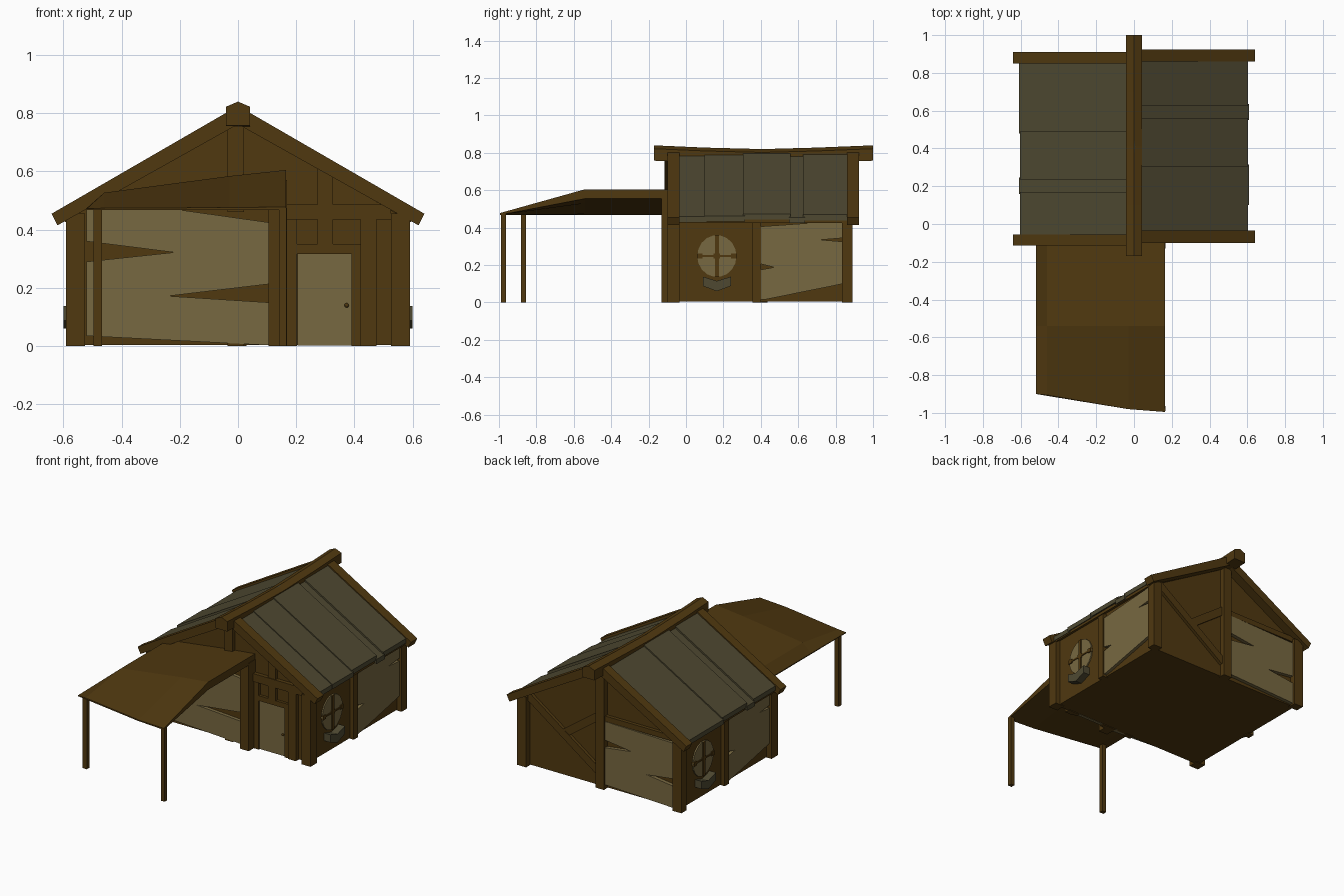
import bpy, bmesh, math
from mathutils import Vector

if "Cube" in bpy.data.objects:
    bpy.data.objects.remove(bpy.data.objects["Cube"])


def material(name, col):
    m = bpy.data.materials.new(name)
    m.diffuse_color = (*col, 1)
    m.use_nodes = True
    m.node_tree.nodes["Principled BSDF"].inputs["Base Color"].default_value = m.diffuse_color
    return m


WOOD = material("dark brown wood", (0.080, 0.040, 0.005))
PLANK = material("pale tan boards", (0.185, 0.138, 0.052))
SLATE = material("grey green roof", (0.077, 0.066, 0.031))


def finish(name, bm, mat):
    bmesh.ops.recalc_face_normals(bm, faces=bm.faces)
    me = bpy.data.meshes.new(name)
    bm.to_mesh(me)
    bm.free()
    me.materials.append(mat)
    ob = bpy.data.objects.new(name, me)
    bpy.context.collection.objects.link(ob)
    return ob


def loft(name, rings, mat):
    """Closed solid through matching rings of points."""
    bm = bmesh.new()
    vs = [[bm.verts.new(p) for p in r] for r in rings]
    n = len(rings[0])
    for a, b in zip(vs, vs[1:]):
        for i in range(n):
            bm.faces.new((a[i], a[(i + 1) % n], b[(i + 1) % n], b[i]))
    bm.faces.new(vs[0])
    bm.faces.new(vs[-1])
    return finish(name, bm, mat)


def along_y(name, pts, y0, y1, mat):
    return loft(name, [[(x, y, z) for x, z in pts] for y in (y0, y1)], mat)


def rect(a0, a1, z0, z1):
    return [(a0, z0), (a1, z0), (a1, z1), (a0, z1)]


def box(name, x0, x1, y0, y1, z0, z1, mat=WOOD):
    return along_y(name, rect(x0, x1, z0, z1), y0, y1, mat)


def side(name, pts, x0, x1, s, mat=WOOD):
    """(y,z) profile on the right wall; s=-1 turns it half round to the left wall."""
    cy = 0.395
    return loft(name, [[(s * x, cy + s * (y - cy), z) for y, z in pts] for x in (x0, x1)], mat)


def brace(name, a, b, w, y0, y1):
    a, b = Vector(a), Vector(b)
    d = (b - a).normalized()
    n = Vector((-d.y, d.x)) * w / 2
    return along_y(name, [a - n, b - n, b + n, a + n], y0, y1, WOOD)


# House body with gables
along_y("house_walls", [(-.555, .004), (.555, .004), (.555, .45), (0, .77), (-.555, .45)],
        -.06, .85, WOOD)

# Corner posts
for sx in (-1, 1):
    for n, y0, y1 in (("front", -.10, -.035), ("back", .835, .89)):
        x0, x1 = sorted((sx * .525, sx * .59))
        box(n + "_corner_post", x0, x1, y0, y1, 0, .455)

# Ridge beam, sagging in the middle
prof = [(-.042, .758), (.042, .758), (.042, .822), (0, .84), (-.042, .822)]
loft("ridge_beam", [[(x, y, z - d) for x, z in prof]
                    for y, d in ((-.17, 0), (.10, .012), (.41, .02), (.70, .012), (1.0, 0))], WOOD)

# Gable edge boards and overlapping roof sheets
SLOPE = .575
roofs = ((-1, (-.115, -.055), (.85, .91),
          ((-.06, .17, .004), (.16, .245, -.008), (.235, .49, .006), (.48, .855, -.003))),
         (1, (-.10, -.035), (.86, .925),
          ((-.04, .11, -.006), (.10, .315, .001), (.305, .56, .009), (.55, .635, -.008), (.625, .865, .004))))
for sx, f, b, sheets in roofs:
    for y0, y1 in (f, b):
        along_y("gable_board", [(sx * .64, .455), (0, .825), (0, .762), (sx * .62, .415)], y0, y1, WOOD)
    for i, (y0, y1, h) in enumerate(sheets):
        xe = .605 + (.004 if i % 2 else -.002)
        top = .812 + h
        along_y("roof_sheet", [(sx * xe, top - SLOPE * xe), (0, top), (0, top - .032),
                               (sx * xe, top - .030 - SLOPE * xe)], y0, y1, SLATE)
    # soffit under the sheets
    along_y("roof_underside", [(sx * .595, .445), (0, .785), (0, .765), (sx * .595, .425)],
            f[1], b[0], WOOD)

# Side walls: boarded panel, middle post, round window, sill
for s in (1, -1):
    side("side_boards", [(.385, .015), (.42, .015), (.84, .10), (.84, .325), (.72, .335), (.84, .345),
                         (.84, .437), (.385, .405), (.385, .21), (.47, .188), (.385, .172)],
         .55, .575, s, PLANK)
    side("side_middle_post", rect(.355, .40, 0, .44), .54, .582, s)
    N = 18
    circ = [(math.cos(2 * math.pi * i / N), math.sin(2 * math.pi * i / N)) for i in range(N)]
    side("round_window_pane", [(.165 + .105 * c, .248 + .112 * d) for c, d in circ], .55, .563, s, PLANK)
    side("window_upright", rect(.154, .176, .138, .358), .55, .570, s)
    side("window_crossbar", rect(.062, .268, .243, .253), .55, .568, s)
    side("window_hub", rect(.148, .182, .234, .262), .55, .570, s)
    for y in (.075, .255):
        side("window_clip", rect(y - .014, y + .014, .235, .262), .55, .570, s)
    side("window_sill", [(.09, .138), (.165, .115), (.24, .138), (.24, .088), (.165, .06), (.09, .088)],
         .55, .60, s, SLATE)

# Front boarded panel with split gaps
along_y("front_boards", [(-.52, .035), (.105, .003), (.105, .15), (-.24, .172), (.105, .213),
                         (.105, .425), (-.2, .468), (-.52, .468), (-.52, .36), (-.22, .322), (-.52, .29)],
        -.082, -.05, PLANK)

# Front timbers
box("front_gable_post", -.036, .02, -.085, -.05, .46, .77)
box("front_gable_post_foot", -.036, .02, -.08, -.05, 0, .02)
box("awning_wall_post", .105, .168, -.13, -.05, 0, .57)
box("door_post_left", .168, .203, -.078, -.05, 0, .435)
box("door_post_right", .42, .475, -.085, -.05, 0, .435)
box("door_frame_right", .39, .42, -.078, -.05, 0, .35)
box("door_lintel", .168, .42, -.078, -.05, .317, .35)
box("front_cross_beam", .168, .525, -.085, -.05, .435, .487)
box("front_upper_post", .273, .327, -.08, -.05, .35, .625)
box("door", .205, .392, -.07, -.05, .002, .317, PLANK)
bpy.ops.mesh.primitive_uv_sphere_add(segments=10, ring_count=6, radius=.008, location=(.373, -.074, .14))
knob = bpy.context.object
knob.name = "door_knob"
knob.data.materials.append(WOOD)

# Back timbers and boarded panel
box("back_gable_post", -.03, .03, .84, .885, 0, .77)
box("back_cross_beam", -.53, -.03, .84, .872, .44, .475)
along_y("back_boards", [(-.53, .01), (-.03, .03), (-.03, .27), (-.22, .295), (-.03, .32), (-.03, .44),
                        (-.53, .43), (-.53, .20), (-.33, .175), (-.53, .15)], .84, .874, PLANK)
brace("back_long_brace", (.53, .46), (.02, .10), .05, .84, .87)
brace("back_short_brace", (.27, .28), (.02, .46), .05, .84, .868)

# Awning: thick bent sheet that tapers to a thin front edge
rows = []
for ys, zt, zb in (((-.90, -.905, -.98, -.995), (.472, .474, .476, .478), (.468,) * 4),
                   ((-.54,) * 4, (.474, .527, .584, .605), (.468, .472, .53, .555)),
                   ((-.06,) * 4, (.474, .527, .584, .605), (.468, .472, .53, .555))):
    xs = (-.52, -.46, -.03, .165)
    rows.append([*zip(xs, ys, zt), *reversed([*zip(xs, ys, zb)])])
awning = loft("awning", rows, WOOD)

# Awning posts
box("awning_post_left", -.497, -.468, -.882, -.855, 0, .475)
box("awning_post_right", .140, .166, -.99, -.963, 0, .475)
